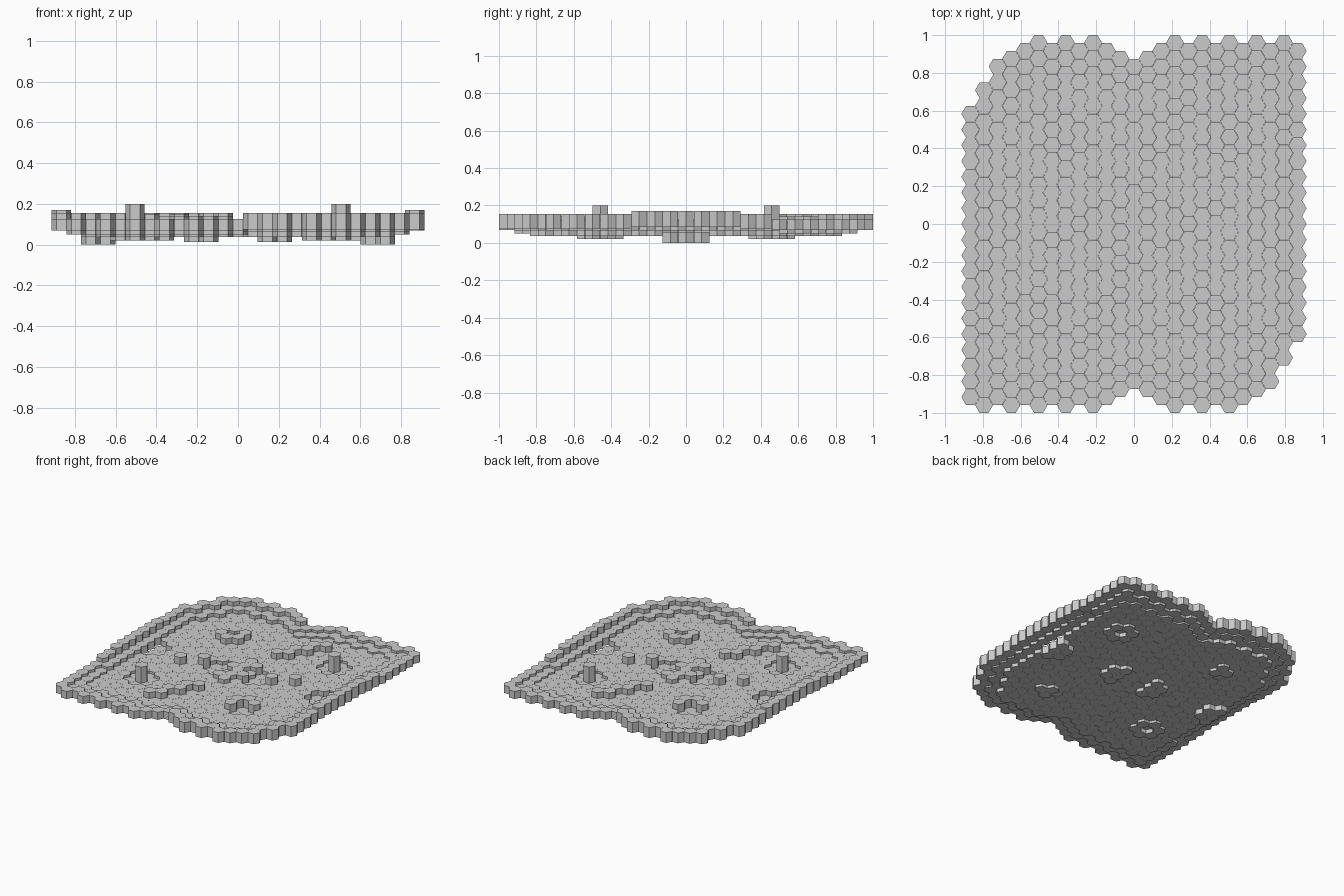
import bpy, bmesh, math

if "Cube" in bpy.data.objects:
    bpy.data.objects.remove(bpy.data.objects["Cube"])

H = 2 / 24                 # hexagon height across flats
R = H / math.sqrt(3)       # hexagon radius
T = 0.058                  # tile thickness

# Outline: topmost row of each column (the board has half-turn symmetry)
TOP = {0: 10, 1: 10.5, 2: 11, -1: 10.5, -2: 11,
       -9: 10.5, -10: 10, -11: 8.5, -12: 7}


def top_row(i):
    return TOP.get(i, 11.5 if i % 2 else 11)


cells = set()
for i in range(-12, 13):
    k = -top_row(-i)
    while k <= top_row(i):
        cells.add((i, k))
        k += 1


def neighbours(c):
    i, k = c
    return [(i, k + 1), (i, k - 1), (i + 1, k + .5), (i + 1, k - .5),
            (i - 1, k + .5), (i - 1, k - .5)]


def both(cs):
    return set(cs) | {(-i, -k) for i, k in cs}


# Rings counted inwards from the board edge
edge = {c for c in cells if any(n not in cells for n in neighbours(c))}
second = {c for c in cells - edge if any(n in edge for n in neighbours(c))}

# Special cells, one half listed, the other turned by 180 degrees
pillar = both([(7, 5.5)])
pillar_ring = both(neighbours((7, 5.5)))
shelter = both([(-6, 5), (-5, 4.5), (-4, 5), (-4, 6)])
shelter_pit = both([(-5, 5.5), (-6, 6), (-5, 6.5)])
ridge = both([(1, 4.5), (2, 5), (2, 6), (3, 6.5), (3, 7.5), (4, 8)])
block = both([(6, 1), (4, 0)])
side_pit = both([(10, 0), (10, 1), (10, -1), (9, .5), (9, -.5)])
mid_pit = both([(2, 0), (2, 1), (2, -1), (3, .5), (3, -.5)])
centre = both([(0, 0), (0, 1), (1, 1.5), (-1, .5), (0, 2)])


def span(c):
    """Bottom and top of a tile."""
    i, k = c
    if c in pillar:
        return 0.05, 0.20
    if c in shelter or c in ridge:
        return 0.04, 0.14
    if c in block:
        return 0.04, 0.15
    if c in centre:
        return 0.04, 0.125
    if c in side_pit:
        b = 0.0
    elif c in mid_pit:
        b = 0.012
    elif c in pillar_ring or c in shelter_pit:
        b = 0.02
    else:
        b = 0.038
        raised_side = i * k < 0 or (abs(i) > 9 and abs(k) < 6)
        if c in edge:
            if abs(i) == 12 and abs(k) < 3.5:
                return 0.085, 0.17
            if raised_side:
                return 0.075, 0.155
            b = 0.068
        elif c in second:
            b = 0.065 if raised_side else 0.05
    return b, b + T


def build(name, group):
    bm = bmesh.new()
    r = R * 0.99           # hairline gap between tiles
    for i, k in sorted(group):
        b, t = span((i, k))
        ring = [(1.5 * R * i + r * math.cos(a * math.pi / 3),
                 H * k + r * math.sin(a * math.pi / 3)) for a in range(6)]
        lo = [bm.verts.new((x, y, b)) for x, y in ring]
        hi = [bm.verts.new((x, y, t)) for x, y in ring]
        bm.faces.new(hi)
        bm.faces.new(lo[::-1])
        for a in range(6):
            n = (a + 1) % 6
            bm.faces.new((lo[a], lo[n], hi[n], hi[a]))
    me = bpy.data.meshes.new(name)
    bm.to_mesh(me)
    bm.free()
    bpy.context.collection.objects.link(bpy.data.objects.new(name, me))


# Parts of the board
raised = pillar | shelter | ridge | block | centre
pits = (side_pit | mid_pit | pillar_ring | shelter_pit) - raised
build("rim_tiles", edge - raised - pits)
build("floor_tiles", cells - edge - raised - pits)
build("pit_tiles", pits)
build("pillars", pillar)
build("raised_tiles", raised - pillar)
